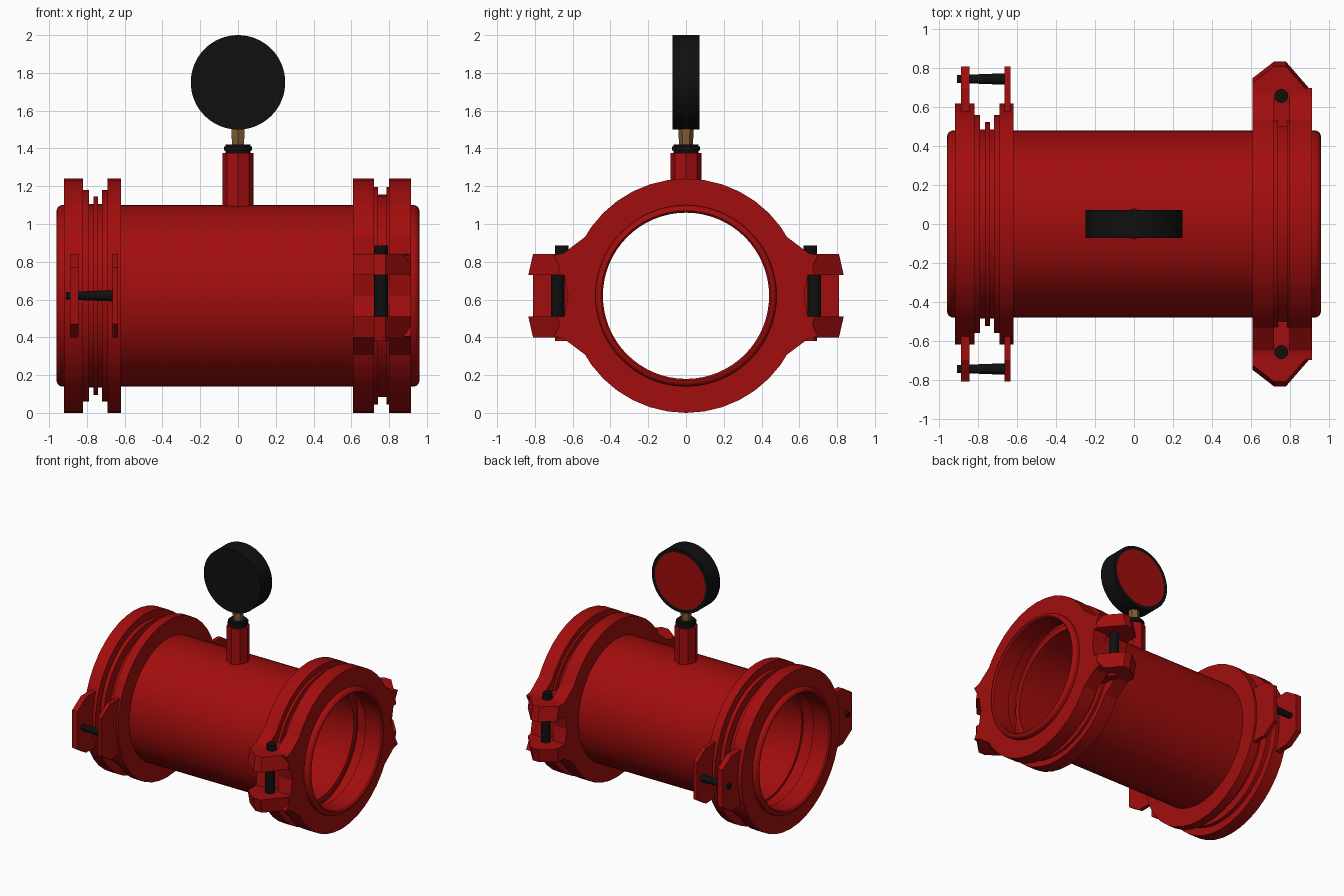
import bpy, bmesh, math
from mathutils import Vector, Matrix

cube = bpy.data.objects.get("Cube")
if cube:
    bpy.data.objects.remove(cube, do_unlink=True)

AXIS = 0.62  # height of the pipe centre line


def material(name, rgb):
    m = bpy.data.materials.new(name)
    m.use_nodes = True
    m.diffuse_color = (*rgb, 1)
    bsdf = m.node_tree.nodes["Principled BSDF"]
    bsdf.inputs["Base Color"].default_value = (*rgb, 1)
    bsdf.inputs["Roughness"].default_value = 0.6
    return m


RED = material("red paint", (0.36, 0.004, 0.004))
BLACK = material("black", (0.005, 0.005, 0.005))
BRASS = material("brass", (0.22, 0.11, 0.03))


def finish(name, bm, *mats, smooth=True):
    bmesh.ops.recalc_face_normals(bm, faces=bm.faces)
    mesh = bpy.data.meshes.new(name)
    bm.to_mesh(mesh)
    bm.free()
    ob = bpy.data.objects.new(name, mesh)
    bpy.context.collection.objects.link(ob)
    for m in mats:
        mesh.materials.append(m)
    if smooth:
        bpy.ops.object.select_all(action='DESELECT')
        ob.select_set(True)
        bpy.context.view_layer.objects.active = ob
        bpy.ops.object.shade_smooth_by_angle(angle=math.radians(30))
    return ob


def lathe(name, profile, sides):
    """Spin a closed (x, radius) outline around the pipe axis."""
    bm = bmesh.new()
    rings = []
    for i in range(sides):
        a = math.tau * i / sides
        rings.append([bm.verts.new((x, r * math.sin(a), AXIS + r * math.cos(a)))
                      for x, r in profile])
    n = len(profile)
    for i in range(sides):
        p, q = rings[i], rings[(i + 1) % sides]
        for j in range(n):
            k = (j + 1) % n
            bm.faces.new((p[j], p[k], q[k], q[j]))
    return finish(name, bm, RED)


def loft(name, start, end, mat=RED):
    """Solid between two matching outlines."""
    bm = bmesh.new()
    a = [bm.verts.new(p) for p in start]
    b = [bm.verts.new(p) for p in end]
    bm.faces.new(a)
    bm.faces.new(b)
    for i in range(len(a)):
        j = (i + 1) % len(a)
        bm.faces.new((a[i], a[j], b[j], b[i]))
    return finish(name, bm, mat, smooth=False)


def rod(name, p, q, r1, r2, sides, mat):
    """Cylinder or cone from p to q."""
    p, q = Vector(p), Vector(q)
    turn = (q - p).to_track_quat('Z', 'Y').to_matrix().to_4x4()
    bm = bmesh.new()
    bmesh.ops.create_cone(bm, cap_ends=True, segments=sides, radius1=r1, radius2=r2,
                          depth=(q - p).length, matrix=Matrix.Translation((p + q) / 2) @ turn)
    return finish(name, bm, mat)


# Main pipe and the rounded end stubs
lathe("main_pipe", [(-.71, .48), (.71, .48), (.71, .44), (-.71, .44)], 64)
arc = [(.93 + .03 * math.sin(a), .45 + .03 * math.cos(a))
       for a in (math.radians(d) for d in range(0, 91, 15))]
stub = [(.81, .48)] + arc + [(.95, .44), (.81, .44)]
lathe("left_pipe_end", stub, 64)
lathe("right_pipe_end", [(-x, r) for x, r in stub], 64)

# Flanged coupling with three thin ribs
lathe("right_coupling", [
    (-.92, .62), (-.82, .62), (-.82, .56), (-.79, .56), (-.79, .485),
    (-.765, .485), (-.765, .525), (-.74, .525), (-.74, .485), (-.72, .485),
    (-.72, .56), (-.69, .56), (-.69, .62), (-.62, .62), (-.62, .46), (-.92, .46)], 40)

# Clamped coupling with one stepped groove
lathe("left_coupling", [
    (.61, .62), (.72, .62), (.72, .575), (.74, .575), (.74, .535), (.785, .535),
    (.785, .575), (.80, .575), (.80, .62), (.915, .62), (.915, .46), (.82, .46),
    (.82, .51), (.70, .51), (.70, .46), (.61, .46)], 40)

shoulder_half = [(.50, .36), (.53, .315), (.65, .225), (.70, .215), (.645, .11)]
shoulder = shoulder_half + [(.625, 0)] + [(y, -z) for y, z in reversed(shoulder_half)]
lug = [(.61, .50), (.61, .75), (.72, .835), (.78, .835), (.915, .68), (.915, .50)]
ear = [(.55, -.22), (.70, -.22), (.81, -.15), (.81, .15), (.70, .22), (.55, .22)]

for s, side in ((-1, "front"), (1, "back")):
    # Clamp shoulders, lugs and vertical bolt
    for part, x0, x1 in (("inner", .61, .72), ("outer", .80, .915)):
        loft(f"{side}_{part}_shoulder",
             [(x0, s * y, AXIS + z) for y, z in shoulder],
             [(x1, s * y, AXIS + z) for y, z in shoulder])
    loft(f"{side}_shoulder_web",
         [(x, s * y, .52) for x, y in ((.71, .5), (.71, .625), (.81, .625), (.81, .5))],
         [(x, s * y, .73) for x, y in ((.71, .5), (.71, .625), (.81, .625), (.81, .5))])
    for up, level in ((1, "upper"), (-1, "lower")):
        loft(f"{side}_{level}_lug",
             [(x, s * y, AXIS + up * .11) for x, y in lug],
             [(x, s * (y - .025 * (y > .6)), AXIS + up * .22) for x, y in lug])
    rod(f"{side}_clamp_bolt", (.757, s * .68, .5), (.757, s * .68, .75), .036, .036, 16, BLACK)
    rod(f"{side}_bolt_head", (.757, s * .658, .83), (.757, s * .658, .885), .036, .036, 12, BLACK)
    rod(f"{side}_bolt_nut", (.757, s * .658, .38), (.757, s * .658, .42), .036, .036, 12, RED)

    # Flange ears and horizontal bolt
    for part, x0, x1 in (("outer", -.89, -.845), ("inner", -.665, -.635)):
        loft(f"{side}_{part}_ear",
             [(x0, s * y, AXIS + z) for y, z in ear],
             [(x1, s * y, AXIS + z) for y, z in ear])
    rod(f"{side}_ear_bolt", (-.91, s * .745, AXIS), (-.65, s * .745, AXIS), .02, .03, 12, BLACK)

# Gauge port, collar and brass neck
rod("gauge_port", (0, 0, 1.07), (0, 0, 1.375), .083, .083, 8, RED)
rod("collar", (0, 0, 1.37), (0, 0, 1.42), .066, .066, 16, BLACK)
rod("collar_rim", (0, 0, 1.39), (0, 0, 1.41), .075, .075, 16, BLACK)
rod("brass_neck", (0, 0, 1.41), (0, 0, 1.52), .036, .042, 6, BRASS)

# Gauge body with a red disc inset in its back
bm = bmesh.new()
bmesh.ops.create_cone(bm, cap_ends=True, segments=64, radius1=.25, radius2=.25, depth=.145,
                      matrix=Matrix.Translation((0, 0, 1.75)) @ Matrix.Rotation(math.pi / 2, 4, 'X'))
bm.normal_update()
back = [f for f in bm.faces if f.normal.y > .9]
bmesh.ops.inset_region(bm, faces=back, thickness=.028)
for f in back:
    f.material_index = 1
finish("gauge_body", bm, BLACK, RED)
